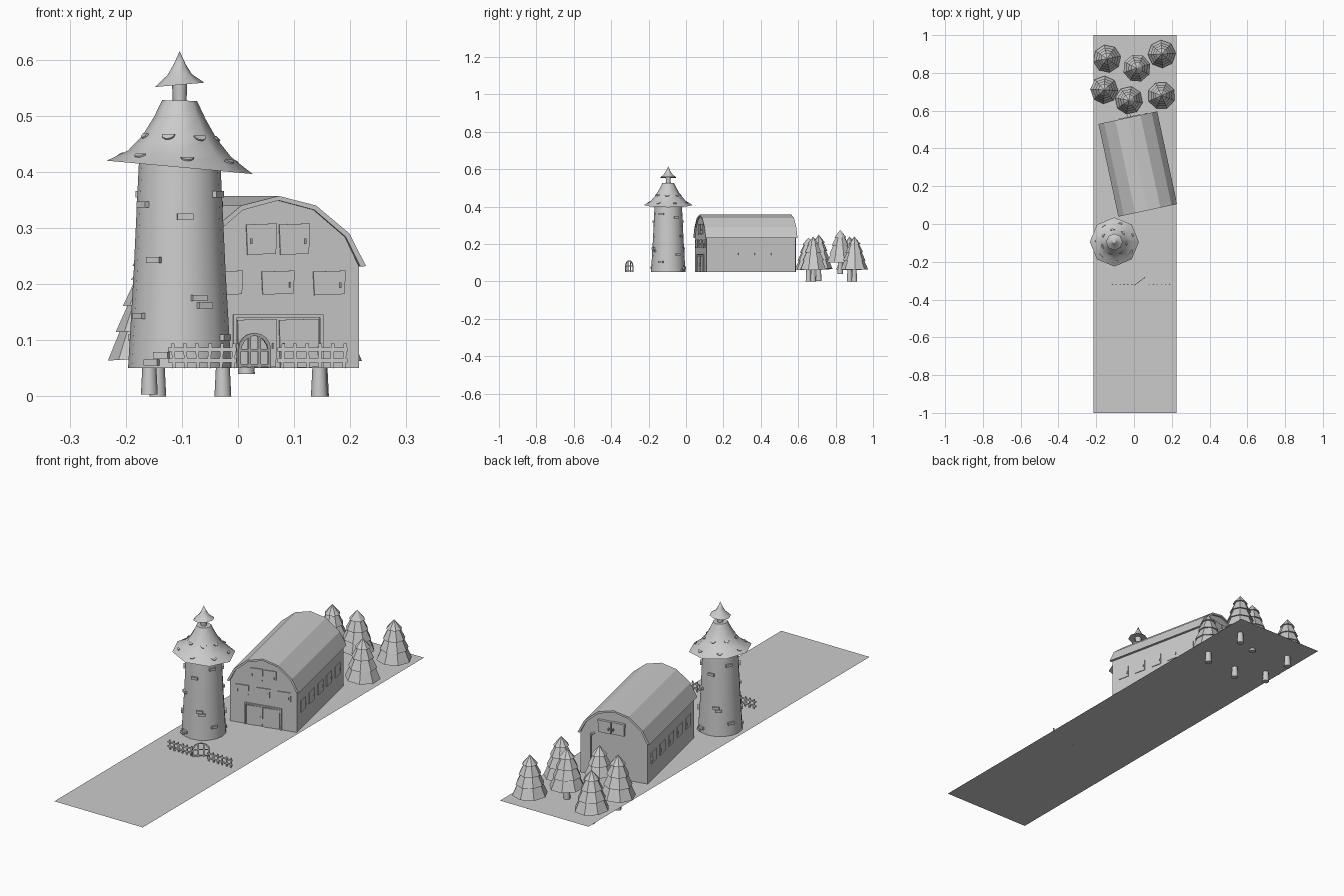
import bpy, bmesh, math, random
from mathutils import Matrix, Vector

if "Cube" in bpy.data.objects:
    bpy.data.objects.remove(bpy.data.objects["Cube"])

random.seed(4)
G = 0.05  # ground level


def finish(name, bm, smooth=None, matrix=None):
    bmesh.ops.recalc_face_normals(bm, faces=bm.faces)
    me = bpy.data.meshes.new(name)
    bm.to_mesh(me)
    bm.free()
    ob = bpy.data.objects.new(name, me)
    bpy.context.collection.objects.link(ob)
    if matrix:
        ob.matrix_world = matrix
    if smooth:
        bpy.ops.object.select_all(action='DESELECT')
        ob.select_set(True)
        bpy.context.view_layer.objects.active = ob
        bpy.ops.object.shade_smooth_by_angle(angle=math.radians(smooth))
    return ob


def lathe(bm, profile, n, cx, cy, shear=0, phase=0):
    """Revolve (radius, z) points; shear tips the rim along x."""
    rings = []
    for r, z in profile:
        if r == 0:
            rings.append([bm.verts.new((cx, cy, z))] * n)
            continue
        ring = []
        for i in range(n):
            a = 2 * math.pi * i / n + phase
            x = r * math.cos(a)
            ring.append(bm.verts.new((cx + x, cy + r * math.sin(a), z + shear * x * r)))
        rings.append(ring)
    for lo, hi in zip(rings, rings[1:]):
        for i in range(n):
            j = (i + 1) % n
            bm.faces.new(list(dict.fromkeys((lo[i], lo[j], hi[j], hi[i]))))


def box(bm, c, s, m=Matrix()):
    bmesh.ops.create_cube(bm, size=1, matrix=m @ Matrix.Translation(c) @ Matrix.Diagonal((*s, 1)))


def prism(bm, pts, y0, y1):
    """Extrude an (x, z) outline along y."""
    face = bm.faces.new([bm.verts.new((x, y0, z)) for x, z in pts])
    ext = bmesh.ops.extrude_face_region(bm, geom=[face], use_keep_orig=True)
    vs = [v for v in ext['geom'] if isinstance(v, bmesh.types.BMVert)]
    bmesh.ops.translate(bm, verts=vs, vec=(0, y1 - y0, 0))


# Ground strip
bm = bmesh.new()
bm.faces.new([bm.verts.new(p) for p in
              ((-.214, -1, G), (.226, -1, G), (.226, 1, G), (-.214, 1, G))])
finish("ground", bm)

# Tower: body, flared roof, chimney shaft and its cap
TX, TY = -.104, -.095
bm = bmesh.new()
lathe(bm, [(.092, G), (.082, .22), (.073, .41), (.07, .44)], 16, TX, TY)
finish("tower_body", bm, 40)
roof = [(.13, .408), (.092, .432), (.066, .462), (.046, .496), (.031, .527), (0, .527)]
bm = bmesh.new()
lathe(bm, roof, 8, TX, TY, -.7)
finish("tower_roof", bm, 50)
bm = bmesh.new()
lathe(bm, [(.012, .52), (.014, .567)], 8, TX, TY)
finish("tower_shaft", bm, 50)
bm = bmesh.new()
lathe(bm, [(0, .562), (.044, .555), (.022, .573), (.011, .591), (0, .615)], 8, TX, TY, 2)
finish("tower_cap", bm, 50)

# Loose bricks on the tower, repeated on the far side
bricks = [(-.066, .342), (.01, .32), (-.046, .243), (.035, .175), (.045, .162),
          (-.073, .143), (.082, .105), (.069, .36), (-.033, .073), (-.05, .06)]
bm = bmesh.new()
for turn in (0, math.pi):
    for dx, z in bricks:
        r = .0945 - .053 * (z - G)
        a = math.asin(max(-1, min(1, dx / r))) + turn
        m = Matrix.Translation((TX, TY, z)) @ Matrix.Rotation(a, 4, 'Z')
        box(bm, (0, -r, 0), (.028, .008, .011), m)
finish("tower_bricks", bm)

# Rounded shingles lifted from the tower roof
bm = bmesh.new()
for k in range(14):
    r, z, slope = ((.1, .425, 32), (.063, .464, 50))[k % 2]
    a = 2 * math.pi * (k + .3) / 14
    m = (Matrix.Translation((TX, TY, z - .7 * r * r * math.sin(a))) @ Matrix.Rotation(a, 4, 'Z')
         @ Matrix.Translation((0, -r, 0)) @ Matrix.Rotation(math.radians(slope - 6), 4, 'X'))
    rim = [(.012 * math.cos(t), -.011 * math.sin(t)) for t in [math.pi * i / 6 for i in range(7)]]
    lo = [bm.verts.new(m @ Vector((x, y, 0))) for x, y in rim]
    hi = [bm.verts.new(m @ Vector((x, y, .003))) for x, y in rim]
    bm.faces.new(lo)
    bm.faces.new(hi)
    for i in range(7):
        j = (i + 1) % 7
        bm.faces.new((lo[i], lo[j], hi[j], hi[i]))
finish("tower_shingles", bm)

# Barn, modelled along y and then turned
B = Matrix.Translation((.02, .3175, 0)) @ Matrix.Rotation(math.radians(12.1), 4, 'Z')
HL, HW = .243, .148
outer = [(.159, .232), (.129, .29), (.068, .34), (0, .357)]
inner = [(.149, .231), (.122, .284), (.065, .332), (0, .349)]


def both(half):
    return half + [(-x, z) for x, z in reversed(half[:-1])]


bm = bmesh.new()
prism(bm, [(-HW, G), (HW, G)] + both([(HW, .231)] + inner[1:]), -HL, HL)
finish("barn_walls", bm, None, B)
bm = bmesh.new()
prism(bm, both(outer) + both(inner)[::-1], -.251, .251)
finish("barn_roof", bm, None, B)


def shutter(bm, x0, x1, z0, z1, flare, y, d, grip):
    """Crooked thin panel plus a grip bar, on a gable."""
    prism(bm, [(x0, z0), (x1, z0 + flare), (x1 + flare, z1), (x0 - flare, z1 - flare)], y, y + d)
    box(bm, (grip, y + d * 1.4, (z0 + z1) / 2 - .004), (.003, abs(d), .01))


# Gable doors and shutters
bm = bmesh.new()
for s in (-1, 1):
    shutter(bm, *sorted((s * .004, s * .072)), G, .138, .002, -HL, -.004, s * .01)
    shutter(bm, *sorted((s * .004, s * .056)), .252, .308, .002, -HL, -.004, s * .049)
    shutter(bm, *sorted((s * .066, s * .121)), .18, .224, .002, -HL, -.004, s * .113)
    box(bm, (s * .079, -HL - .003, .097), (.006, .006, .094))
box(bm, (0, -HL - .003, .143), (.164, .006, .006))
shutter(bm, -.028, .028, .181, .224, .002, -HL, -.004, .021)
finish("barn_front_doors_and_shutters", bm, None, B)
bm = bmesh.new()
shutter(bm, -.048, .006, .25, .305, .002, HL, .012, -.002)
shutter(bm, .012, .066, .25, .305, .002, HL, .012, .018)
finish("barn_back_shutters", bm, None, B)

# Five windows with small grips on both long walls
bm = bmesh.new()
for s in (-1, 1):
    for k in range(5):
        y = (k - 2) * .09
        box(bm, (s * HW, y, .15), (.006, .052, .05))
        box(bm, (s * (HW + .004), y + .02, .146), (.004, .003, .012))
finish("barn_side_windows", bm, None, B)

# Bent drain pipe at the back
cu = bpy.data.curves.new("barn_pipe", 'CURVE')
cu.dimensions = '3D'
cu.bevel_depth = .004
cu.bevel_resolution = 1
sp = cu.splines.new('POLY')
path = [(.1, .251, G), (.1, .251, .225), (.097, .251, .235), (.09, .249, .238), (.088, .24, .238)]
sp.points.add(len(path) - 1)
for p, co in zip(sp.points, path):
    p.co = (*co, 1)
pipe = bpy.data.objects.new("barn_pipe", cu)
bpy.context.collection.objects.link(pipe)
pipe.matrix_world = B

# Pines: tapered trunk and four faceted tiers
trees = [(-.143, .875, 0, .24), (.015, .825, .04, .275), (.147, .9, 0, .24),
         (-.158, .71, .003, .25), (-.027, .655, 0, .235), (.145, .68, 0, .24)]
for i, (x, y, base, top) in enumerate(trees):
    bm = bmesh.new()
    lathe(bm, [(0, base), (.015, base), (.011, base + .08)], 8, x, y)
    finish(f"pine_trunk_{i + 1}", bm, 50)
    bm = bmesh.new()
    low, ph = base + .064, random.uniform(0, .8)
    h = (top - low) / 4
    prof = [(.02, low + .008)]
    for t, (r0, r1) in enumerate(((.074, .053), (.06, .039), (.047, .025), (.033, 0))):
        prof += [(r0, low + t * h + .004 * (t > 0)), (r1, low + (t + 1) * h + .004 * (t < 3))]
    lathe(bm, prof, 8, x, y, random.uniform(-1, 1), ph)
    finish(f"pine_needles_{i + 1}", bm)

# Fence: two runs of rails and pickets
FY = -.32
for name, x0, x1 in (("fence_left", -.125, -.003), ("fence_right", .07, .195)):
    bm = bmesh.new()
    for z in (.064, .083):
        box(bm, ((x0 + x1) / 2, FY, z), (x1 - x0, .002, .007))
    for k in range(6):
        x = x0 + .01 + k * (x1 - x0 - .015) / 5
        lean = Matrix.Translation((x, FY, .072)) @ Matrix.Rotation(random.uniform(-.08, .08), 4, 'Y')
        box(bm, (0, 0, 0), (.006, .003, .044), lean)
    finish(name, bm)

# Arched gate, swung half open
bm = bmesh.new()
arch = [(0, G)] + [(.03 - .03 * math.cos(math.pi * i / 8), .083 + .03 * math.sin(math.pi * i / 8))
                   for i in range(9)] + [(.06, G)]
hole = [(.03 + (x - .03) * .84, z - .005 * (z > G)) for x, z in arch]
for i in range(len(arch) - 1):
    prism(bm, [arch[i], arch[i + 1], hole[i + 1], hole[i]], -.0015, .0015)
for x in (.021, .039):
    box(bm, (x, 0, .079), (.005, .002, .058))
for z in (.055, .082):
    box(bm, (.03, 0, z), (.054, .003, .005))
finish("gate", bm, None, Matrix.Translation((0, FY - .005, 0)) @ Matrix.Rotation(math.radians(36), 4, 'Z')
       @ Matrix.Diagonal((1.2, 1, 1, 1)))
